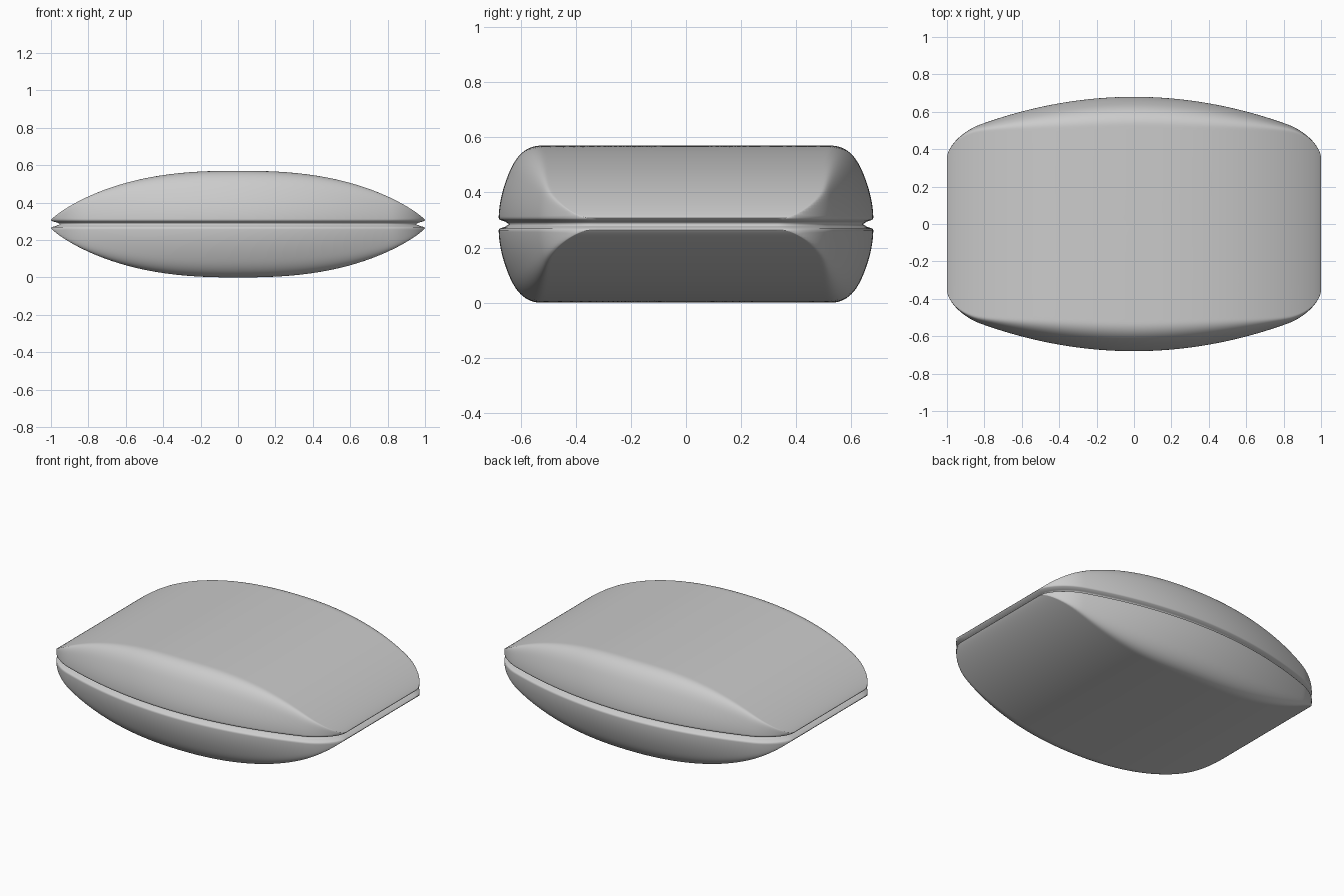
import bpy, bmesh, math

if "Cube" in bpy.data.objects:
    bpy.data.objects.remove(bpy.data.objects["Cube"])

H = 0.285      # half height
RIM = 0.022    # half opening of the seam groove


def half_width(x):
    # bowed long side with rounded corner at the ends
    x = min(abs(x), 1.0)
    y = 0.68 - 0.219 * x * x
    if x > 0.82:
        u = (x - 0.82) / 0.18
        y -= 0.11 * (1 - math.sqrt(max(0, 1 - u * u)))
    return y


def height(x, y):
    # lengthwise arch blended with the steep long sides
    a = (H - RIM) * max(0, 1 - min(abs(x), 1) ** 2.5) ** 0.87
    b = max(0, half_width(x) - abs(y)) ** 0.55
    k = 0.1 * a / H + 1e-5
    h = max(k - abs(a - b), 0) / k
    return RIM + max(0, min(a, b) - h * h * k / 4)


# plan outline, one quadrant mirrored four ways
quad = [(1.0, half_width(1) * i / 14) for i in range(14)]
quad += [(math.cos(math.pi / 2 * i / 50), half_width(math.cos(math.pi / 2 * i / 50))) for i in range(51)]
half = quad + [(-x, y) for x, y in reversed(quad[:-1])]
outline = half + [(x, -y) for x, y in reversed(half[1:-1])]

# domed shell: rings from the centre to the rim, then into the groove
bm = bmesh.new()
rings = []
N = 56
for i in range(1, N + 1):
    s = 1 - (1 - i / N) ** 2.2
    rings.append([bm.verts.new((x * s, y * s, height(x * s, y * s))) for x, y in outline])
for sx, sy, z in ((0.996, 0.995, 0.016), (0.97, 0.965, 0.009), (0.95, 0.945, 0.0)):
    rings.append([bm.verts.new((x * sx, y * sy, z)) for x, y in outline])
n = len(outline)
centre = bm.verts.new((0, 0, H))
for j in range(n):
    bm.faces.new((centre, rings[0][j], rings[0][(j + 1) % n]))
for r0, r1 in zip(rings, rings[1:]):
    for j in range(n):
        k = (j + 1) % n
        bm.faces.new((r0[j], r1[j], r1[k], r0[k]))
bmesh.ops.recalc_face_normals(bm, faces=bm.faces)
if centre.normal.z < 0 and centre.link_faces[0].normal.z < 0:
    bmesh.ops.reverse_faces(bm, faces=bm.faces)
mesh = bpy.data.meshes.new("pillow_shell")
bm.to_mesh(mesh)
bm.free()

shell = bpy.data.objects.new("pillow_shell", mesh)
bpy.context.collection.objects.link(shell)
shell.location.z = H

# lower shell mirrored across the seam
mir = shell.modifiers.new("lower_shell", 'MIRROR')
mir.use_axis = (False, False, True)
mir.merge_threshold = 0.0005

bpy.context.view_layer.objects.active = shell
shell.select_set(True)
bpy.ops.object.shade_smooth_by_angle(angle=math.radians(50))
